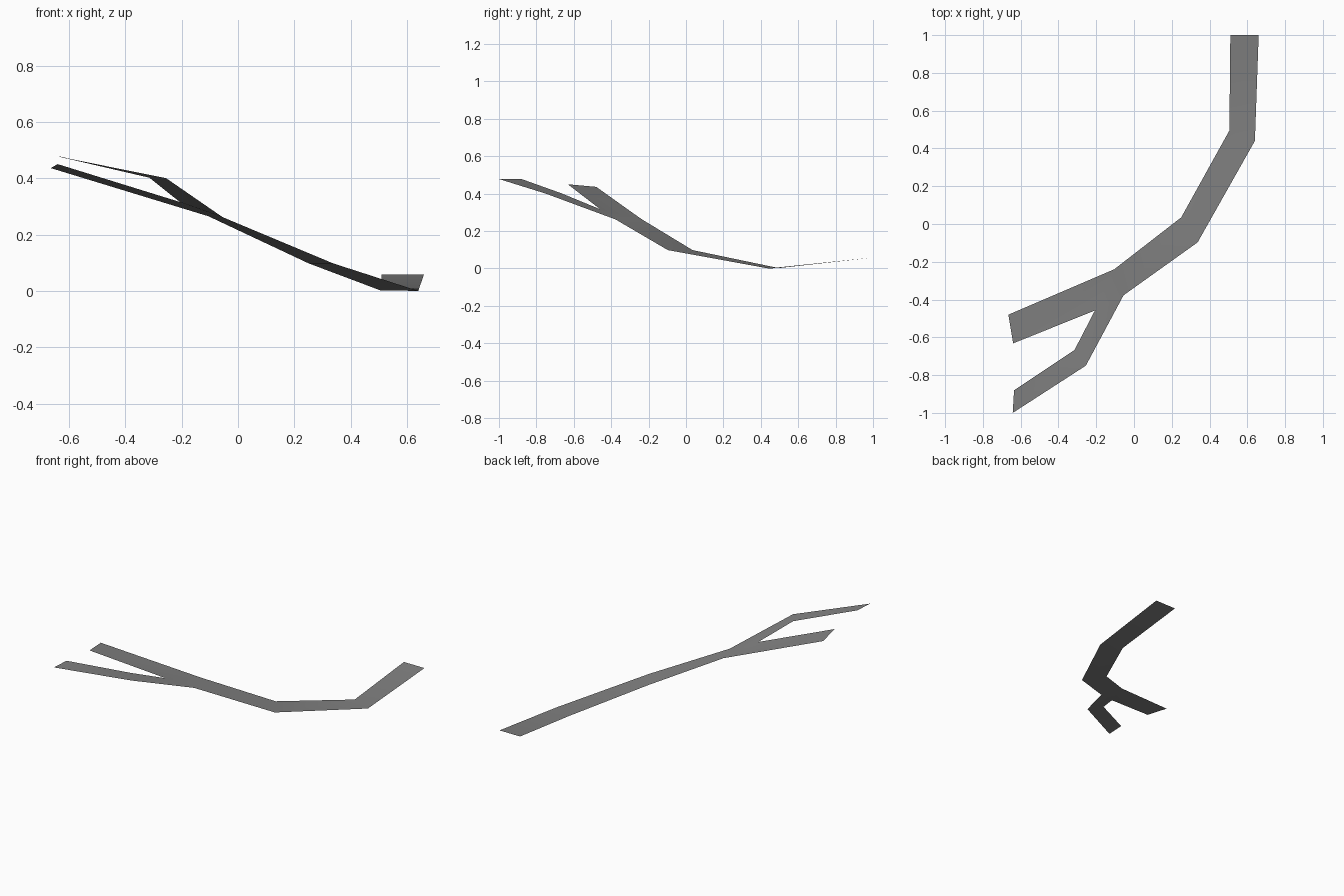
import bpy
import bmesh
from mathutils import Vector

cube = bpy.data.objects.get("Cube")
if cube:
    bpy.data.objects.remove(cube)

# Single dull grey for the whole path
grey = bpy.data.materials.new("path grey")
grey.use_nodes = True
colour = (0.22, 0.22, 0.22, 1)
grey.diffuse_color = colour
grey.node_tree.nodes["Principled BSDF"].inputs["Base Color"].default_value = colour

bm = bmesh.new()


def rung(a, b):
    """One cross-section of a path: its two edge points."""
    return [bm.verts.new(Vector(p)) for p in (a, b)]


def ribbon(rungs):
    """Join successive cross-sections with upward-facing quads."""
    for (a, b), (c, d) in zip(rungs, rungs[1:]):
        face = bm.faces.new((a, c, d, b))
        face.normal_update()
        if face.normal.z < 0:
            face.normal_flip()


# Main path, from the back end down to the dip and up to the fork
fork = rung((-0.105, -0.24, 0.265), (-0.055, -0.377, 0.262))
ribbon([
    rung((0.51, 1.0, 0.058), (0.66, 1.0, 0.058)),
    rung((0.505, 0.495, 0.002), (0.64, 0.44, 0.0)),
    rung((0.25, 0.035, 0.098), (0.337, -0.097, 0.098)),
    fork,
])

# Fork wedge between the two branches
crotch = bm.verts.new((-0.207, -0.458, 0.316))
bm.faces.new((fork[0], crotch, fork[1]))

# Wide straight branch
ribbon([
    [fork[0], crotch],
    rung((-0.665, -0.48, 0.436), (-0.64, -0.632, 0.45)),
])

# Narrow bent branch
ribbon([
    [crotch, fork[1]],
    rung((-0.315, -0.667, 0.402), (-0.255, -0.75, 0.4)),
    rung((-0.635, -0.88, 0.478), (-0.642, -1.0, 0.478)),
])

mesh = bpy.data.meshes.new("forked_path")
bm.to_mesh(mesh)
bm.free()
mesh.materials.append(grey)
path = bpy.data.objects.new("forked_path", mesh)
bpy.context.collection.objects.link(path)

# Soft shading across the gentle bends
bpy.context.view_layer.objects.active = path
path.select_set(True)
bpy.ops.object.shade_smooth_by_angle()
